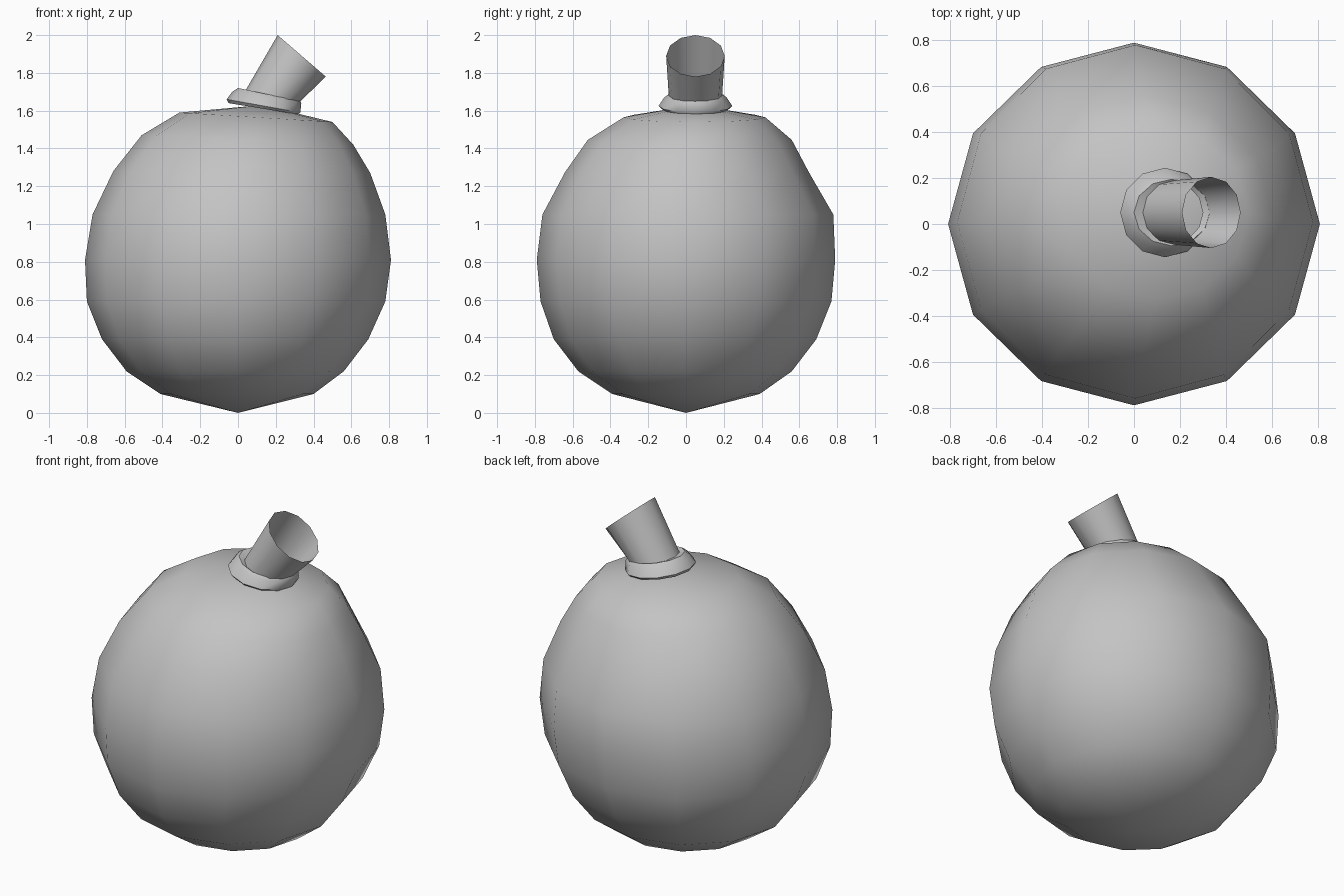
import bpy
import bmesh
from math import sin, cos, tau

SIDES = 12

default_cube = bpy.data.objects.get("Cube")
if default_cube:
    bpy.data.objects.remove(default_cube, do_unlink=True)

# One plain grey for the whole model
grey = bpy.data.materials.new("plain grey")
grey.use_nodes = True
colour = (0.55, 0.55, 0.55, 1)
grey.diffuse_color = colour
grey.node_tree.nodes["Principled BSDF"].inputs["Base Color"].default_value = colour


def add_ring(bm, left, right, front, back):
    """Tilted ellipse through a left and right (x, z) point and two y limits."""
    mid_x, mid_z = (left[0] + right[0]) / 2, (left[1] + right[1]) / 2
    half_x, half_z = (right[0] - left[0]) / 2, (right[1] - left[1]) / 2
    mid_y, half_y = (front + back) / 2, (back - front) / 2
    ring = []
    for i in range(SIDES):
        c, s = cos(tau * i / SIDES), sin(tau * i / SIDES)
        ring.append(bm.verts.new((mid_x + half_x * c, mid_y + half_y * s, mid_z + half_z * c)))
    return ring


def loft(name, rings, bottom=None, top=None, smooth_angle=None):
    """Skin a stack of rings, optionally closing each end with a pole."""
    bm = bmesh.new()
    loops = [add_ring(bm, *ring) for ring in rings]
    for lower, upper in zip(loops, loops[1:]):
        for i in range(SIDES):
            j = (i + 1) % SIDES
            bm.faces.new((lower[i], lower[j], upper[j], upper[i]))
    for pole, loop, flip in ((bottom, loops[0], True), (top, loops[-1], False)):
        if pole is None:
            continue
        tip = bm.verts.new(pole)
        for i in range(SIDES):
            j = (i + 1) % SIDES
            corners = (loop[i], loop[j], tip)
            bm.faces.new(corners[::-1] if flip else corners)
    mesh = bpy.data.meshes.new(name)
    bm.to_mesh(mesh)
    bm.free()
    mesh.materials.append(grey)
    obj = bpy.data.objects.new(name, mesh)
    bpy.context.collection.objects.link(obj)
    bpy.ops.object.select_all(action="DESELECT")
    obj.select_set(True)
    bpy.context.view_layer.objects.active = obj
    if smooth_angle is None:
        bpy.ops.object.shade_smooth()
    else:
        bpy.ops.object.shade_smooth_by_angle(angle=smooth_angle)
    return obj


# Rounded body, leaning slightly towards the neck at the top
loft("round_body", [
    ((-.41, .1), (.4, .1), -.39, .39),
    ((-.59, .22), (.56, .22), -.57, .56),
    ((-.72, .39), (.69, .39), -.7, .69),
    ((-.8, .59), (.78, .59), -.77, .77),
    ((-.81, .81), (.81, .81), -.79, .79),
    ((-.77, 1.05), (.78, 1.05), -.76, .78),
    ((-.66, 1.28), (.7, 1.27), -.64, .65),
    ((-.51, 1.47), (.61, 1.42), -.52, .56),
    ((-.31, 1.59), (.5, 1.54), -.33, .42),
], bottom=(0, 0, 0), top=(.13, .05, 1.63))

# Flared collar around the foot of the neck
loft("neck_collar", [
    ((-.05, 1.64), (.32, 1.58), -.13, .23),
    ((-.06, 1.66), (.33, 1.59), -.145, .245),
    ((-.03, 1.7), (.335, 1.64), -.115, .215),
    ((0, 1.72), (.33, 1.65), -.095, .195),
    ((.05, 1.7), (.3, 1.64), -.08, .18),
], smooth_angle=0.7)

# Open, slanted neck tube
loft("neck_tube", [
    ((.03, 1.69), (.31, 1.63), -.09, .19),
    ((.21, 2), (.465, 1.78), -.105, .205),
], smooth_angle=0.7)
